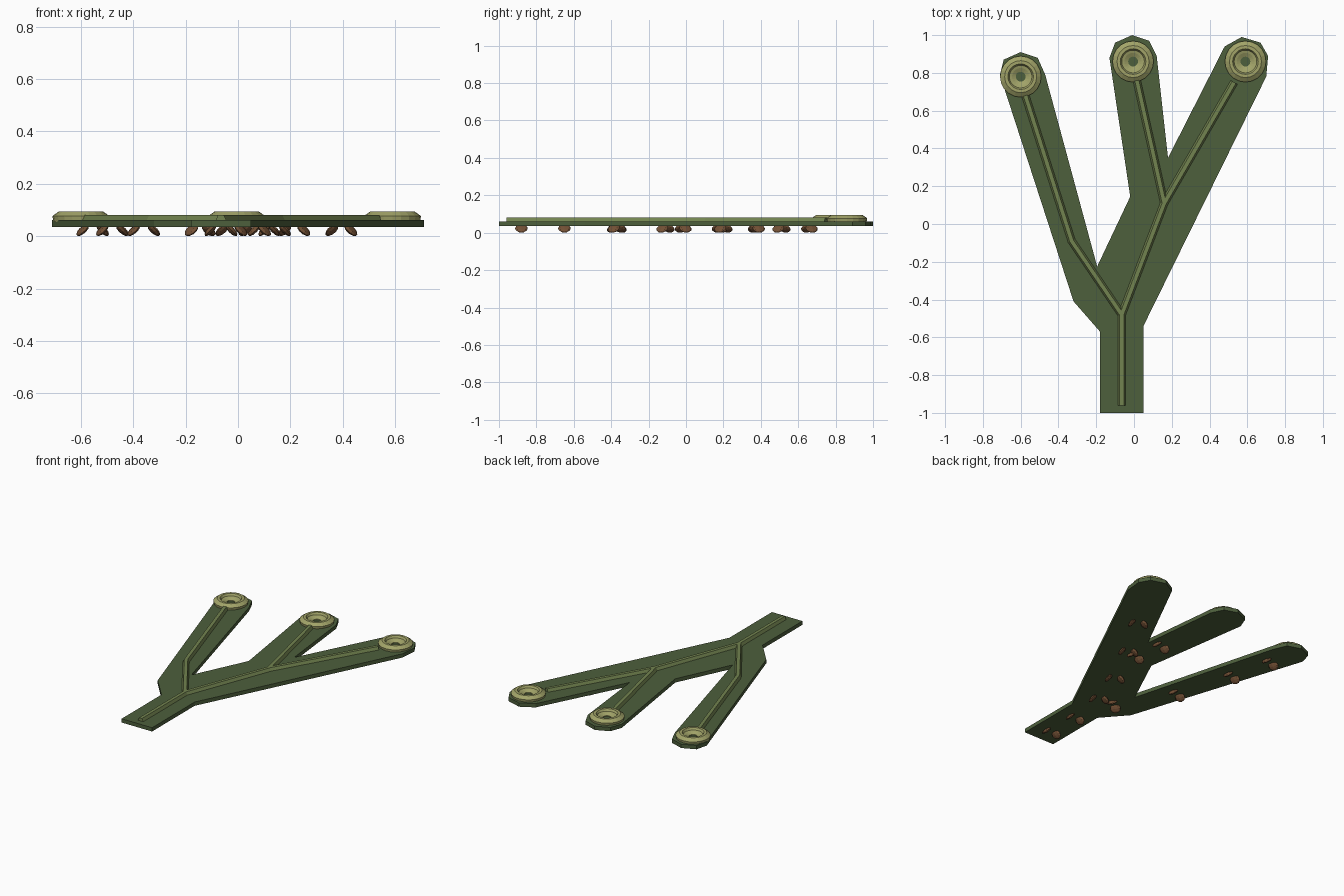
import bpy, bmesh, math
from mathutils import Vector, Matrix

if "Cube" in bpy.data.objects:
    bpy.data.objects.remove(bpy.data.objects["Cube"])


def material(name, rgb):
    m = bpy.data.materials.new(name)
    m.diffuse_color = (*rgb, 1)
    m.use_nodes = True
    m.node_tree.nodes["Principled BSDF"].inputs["Base Color"].default_value = m.diffuse_color
    return m


GREEN = material("dark_green", (0.075, 0.115, 0.045))
RIB = material("rib_green", (0.17, 0.23, 0.08))
CUP = material("pale_olive", (0.36, 0.37, 0.14))
BROWN = material("brown", (0.17, 0.08, 0.035))


def finish(name, bm, mat):
    bmesh.ops.recalc_face_normals(bm, faces=bm.faces[:])
    me = bpy.data.meshes.new(name)
    bm.to_mesh(me)
    bm.free()
    me.materials.append(mat)
    ob = bpy.data.objects.new(name, me)
    bpy.context.collection.objects.link(ob)
    return ob


# Flat forked plate
outline = [(-.18, -1), (.05, -1), (.05, -.54), (.70, .78), (.71, .89), (.67, .96), (.57, .99),
           (.48, .94), (.18, .35), (.12, .89), (.08, .97), (-.01, 1), (-.10, .96), (-.13, .88),
           (-.02, .145), (-.195, -.225), (-.47, .79), (-.51, .88), (-.60, .91), (-.69, .87),
           (-.71, .79), (-.32, -.41), (-.18, -.57)]
bm = bmesh.new()
face = bm.faces.new([bm.verts.new((x, y, .035)) for x, y in outline])
top = bmesh.ops.extrude_face_region(bm, geom=[face])
bmesh.ops.translate(bm, vec=(0, 0, .026),
                    verts=[v for v in top["geom"] if isinstance(v, bmesh.types.BMVert)])
finish("forked_plate", bm, GREEN)


# Raised midribs: trapezoid section swept along mitred paths
def rib(name, path, section=((-.023, .055), (-.011, .081), (.011, .081), (.023, .055))):
    pts = [Vector(p) for p in path]
    dirs = [(b - a).normalized() for a, b in zip(pts, pts[1:])]
    bm = bmesh.new()
    rings = []
    for i, p in enumerate(pts):
        d0, d1 = dirs[max(i - 1, 0)], dirs[min(i, len(dirs) - 1)]
        t = (d0 + d1).normalized()
        side = Vector((t.y, -t.x)) / t.dot(d0)
        rings.append([bm.verts.new((*(p + side * o), z)) for o, z in section])
    for a, b in zip(rings, rings[1:]):
        for k in range(4):
            bm.faces.new((a[k], a[(k + 1) % 4], b[(k + 1) % 4], b[k]))
    bm.faces.new(rings[0])
    bm.faces.new(rings[-1])
    finish(name, bm, RIB)


rib("main_rib", [(-.065, -.96), (-.065, -.48), (.16, .11), (.53, .75)])
rib("left_rib", [(-.065, -.48), (-.33, -.09), (-.575, .68)])
rib("middle_rib", [(.16, .11), (.015, .76)])


# Tip cups: lathed rim with a stepped hollow, open in the middle
profile = [(.105, .055), (.109, .077), (.085, .094), (.068, .094), (.060, .080),
           (.046, .076), (.026, .066), (.026, .055)]
N = 20
for name, cx, cy in (("left_cup", -.60, .78), ("middle_cup", -.005, .86), ("right_cup", .59, .86)):
    bm = bmesh.new()
    rings = [[bm.verts.new((cx + r * math.cos(2 * math.pi * k / N),
                            cy + r * math.sin(2 * math.pi * k / N), z)) for k in range(N)]
             for r, z in profile]
    for a, b in zip(rings, rings[1:] + rings[:1]):
        for k in range(N):
            j = (k + 1) % N
            bm.faces.new((a[k], a[j], b[j], b[k]))
    finish(name, bm, CUP)

# Rootlets: splayed pairs of flattened ellipsoids under each branch (x, y, branch direction)
trunk, link, right = (0, 1), (-.265, .39), (.3, .64)
left, mid = (-.245, .77), (-.145, .64)
spots = [(-.065, -.88, trunk), (-.065, -.65, trunk), (-.145, -.37, link), (-.025, -.37, right),
         (.065, -.11, right), (-.36, -.015, left), (.14, .18, mid), (.215, .2, right),
         (-.48, .375, left), (.10, .38, mid), (.395, .51, right), (-.555, .66, left)]
for i, (x, y, d) in enumerate(spots):
    ang = math.atan2(d[1], d[0]) - math.pi / 2
    for s in (-1, 1):
        bm = bmesh.new()
        mat = (Matrix.Translation((x, y, .023)) @ Matrix.Rotation(ang, 4, 'Z')
               @ Matrix.Translation((s * .04, 0, 0)) @ Matrix.Rotation(s * math.radians(-45), 4, 'Y')
               @ Matrix.Diagonal((.012, .034, .030, 1)))
        bmesh.ops.create_uvsphere(bm, u_segments=8, v_segments=6, radius=1, matrix=mat)
        finish(f"rootlet_{i + 1}_{'left' if s < 0 else 'right'}", bm, BROWN)
